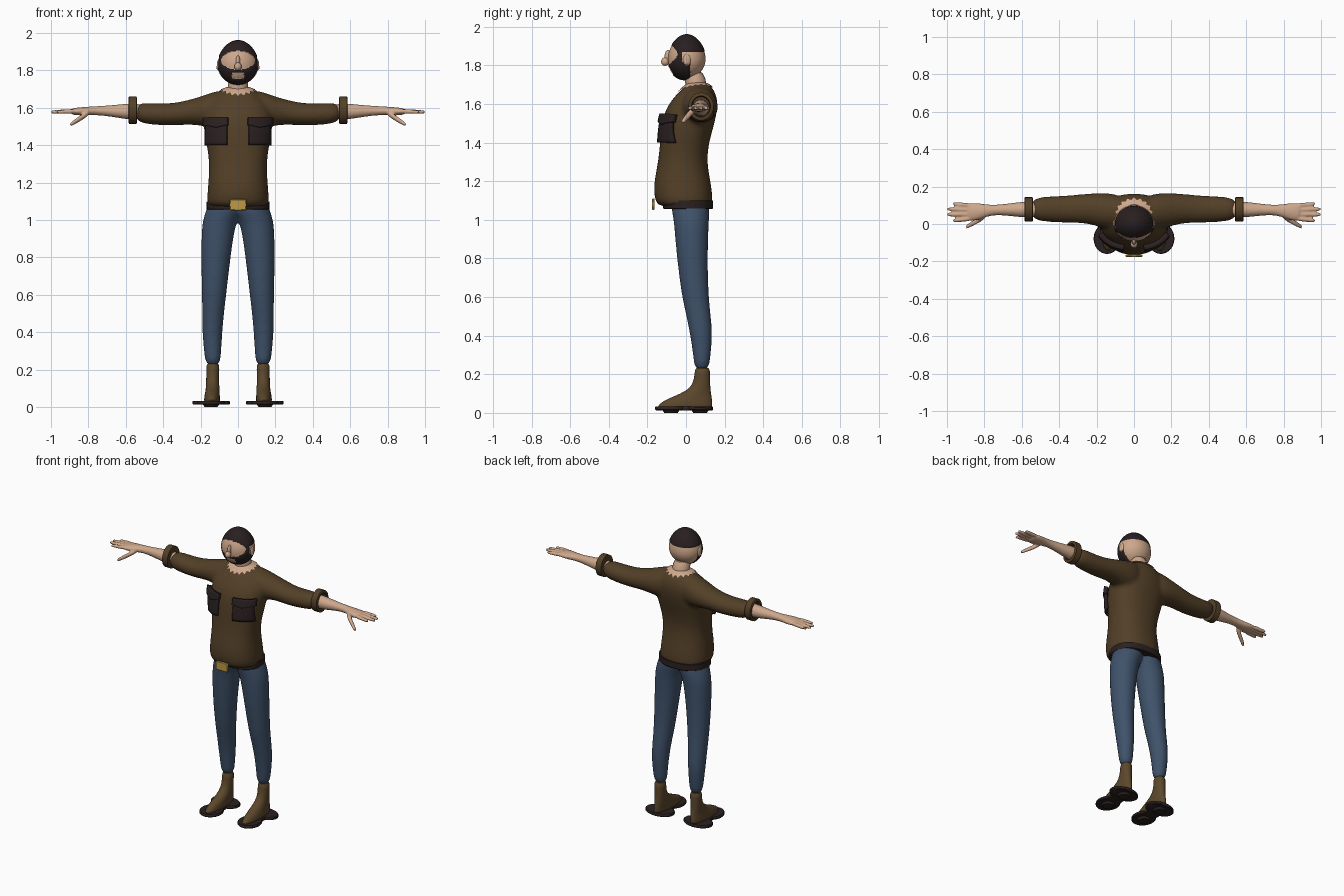
import bpy, bmesh, math
from mathutils import Matrix, Vector

cube = bpy.data.objects.get("Cube")
if cube:
    bpy.data.objects.remove(cube, do_unlink=True)


def material(name, r, g, b):
    m = bpy.data.materials.new(name)
    m.use_nodes = True
    m.diffuse_color = (r, g, b, 1)
    m.node_tree.nodes["Principled BSDF"].inputs["Base Color"].default_value = (r, g, b, 1)
    return m


SKIN = material("skin", .62, .39, .26)
SHIRT = material("shirt_brown", .085, .05, .02)
DENIM = material("denim_blue", .05, .085, .145)
DARK = material("dark_brown", .024, .015, .015)
BOOT = material("boot_brown", .105, .062, .024)
GOLD = material("buckle_gold", .52, .32, .06)
HAIR = material("hair_brown", .022, .014, .014)


def loft(bm, rings, axis="z", side=1, power=2.0, n=24):
    """Skin closed rings (t, a0, a1, b0, b1) stacked along an axis."""
    loops = []
    for t, a0, a1, b0, b1 in rings:
        loop = []
        for i in range(n):
            w = math.tau * i / n
            c, s = math.cos(w), math.sin(w)
            a = (a0 + a1) / 2 + (a1 - a0) / 2 * math.copysign(abs(c) ** (2 / power), c)
            b = (b0 + b1) / 2 + (b1 - b0) / 2 * math.copysign(abs(s) ** (2 / power), s)
            x, y, z = (a, b, t) if axis == "z" else (t, a, b)
            loop.append(bm.verts.new((x * side, y, z)))
        loops.append(loop)
    for lo, hi in zip(loops, loops[1:]):
        for i in range(n):
            j = (i + 1) % n
            bm.faces.new((lo[i], lo[j], hi[j], hi[i]))
    bm.faces.new(loops[0])
    bm.faces.new(loops[-1])


def ball(bm, centre, size, u=24, v=16):
    m = Matrix.Translation(centre) @ Matrix.Diagonal((*size, 1))
    bmesh.ops.create_uvsphere(bm, u_segments=u, v_segments=v, radius=1, matrix=m)


def finish(bm, name, mats, subsurf=0, mirror=False, voxel=0, smooth=0, angle=40, fix=True):
    if fix:
        bmesh.ops.recalc_face_normals(bm, faces=bm.faces[:])
    me = bpy.data.meshes.new(name)
    bm.to_mesh(me)
    bm.free()
    ob = bpy.data.objects.new(name, me)
    bpy.context.collection.objects.link(ob)
    for m in mats:
        me.materials.append(m)
    bpy.ops.object.select_all(action="DESELECT")
    ob.select_set(True)
    bpy.context.view_layer.objects.active = ob
    bpy.ops.object.shade_smooth_by_angle(angle=math.radians(angle))
    if subsurf:
        ob.modifiers.new("subdivide", "SUBSURF").levels = subsurf
        ob.modifiers["subdivide"].render_levels = subsurf
    if mirror:
        ob.modifiers.new("mirror", "MIRROR")
    if voxel:
        r = ob.modifiers.new("blend", "REMESH")
        r.mode, r.voxel_size, r.use_smooth_shade = "VOXEL", voxel, True
        s = ob.modifiers.new("soften", "SMOOTH")
        s.factor, s.iterations = .5, smooth
    return ob


# Shirt: body and sleeves blended together
bm = bmesh.new()
body = [(1.065, .15, -.13, .125), (1.085, .167, -.158, .14), (1.14, .165, -.168, .137),
        (1.2, .16, -.166, .128), (1.3, .152, -.145, .108), (1.4, .168, -.135, .118),
        (1.5, .188, -.128, .15), (1.58, .185, -.105, .165), (1.64, .15, -.06, .163),
        (1.69, .10, -.01, .135), (1.71, .06, .01, .11)]
loft(bm, [(z, -w, w, f, b) for z, w, f, b in body], power=2.3)
sleeve = [(.06, .0, .15, 1.5, 1.7), (.12, -.03, .165, 1.49, 1.69), (.18, -.02, .167, 1.5, 1.668),
          (.25, .005, .163, 1.512, 1.645), (.35, .005, .153, 1.503, 1.622),
          (.45, .01, .148, 1.508, 1.624), (.56, .018, .142, 1.52, 1.632)]
for s in (1, -1):
    loft(bm, sleeve, "x", s)
shirt = finish(bm, "shirt", [SHIRT], subsurf=1, voxel=.012, smooth=6)

# Rolled cuffs: hollow bands around the sleeve ends
bm = bmesh.new()
cuff = [(.54, .06), (.542, .073), (.582, .073), (.585, .068), (.585, .055), (.552, .05)]
loft(bm, [(x, .078 - r * .9, .078 + r * .9, 1.587 - r, 1.587 + r) for x, r in cuff], "x")
finish(bm, "sleeve_cuffs", [SHIRT], mirror=True, fix=True)

# Forearms, palms, fingers and thumbs
bm = bmesh.new()
loft(bm, [(.5, .03, .125, 1.53, 1.63), (.6, .035, .12, 1.538, 1.622), (.68, .045, .108, 1.553, 1.613),
          (.76, .05, .1, 1.562, 1.608), (.82, .025, .11, 1.558, 1.605), (.87, .012, .115, 1.56, 1.6),
          (.895, .025, .105, 1.565, 1.595)], "x", n=20)


def finger(start, end, r):
    rings = []
    for f, k in ((0, 1.1), (.5, 1), (.9, .85), (1, .5)):
        p = Vector(start).lerp(Vector(end), f)
        rings.append((p.x, p.y - r * k, p.y + r * k, p.z - r * k, p.z + r * k))
    loft(bm, rings, "x", n=12)


for y0, y1, tip in ((.03, .018, .97), (.052, .05, 1.003), (.075, .08, 1.003), (.097, .108, .97)):
    finger((.86, y0, 1.582), (tip, y1, 1.577), .0125)
finger((.79, .045, 1.578), (.9, -.018, 1.507), .016)
finish(bm, "forearms_and_hands", [SKIN], subsurf=1, mirror=True, voxel=.006, smooth=2)

# Neck and ragged open collar lying on the shoulders
bm = bmesh.new()
loft(bm, [(1.62, -.06, .06, .0, .115), (1.7, -.055, .055, .0, .11), (1.78, -.055, .055, -.02, .09)])
finish(bm, "neck", [SKIN], subsurf=1)

bm = bmesh.new()
N = 36
loops = []
for k in range(6):
    loop = []
    for i in range(N):
        w = math.tau * i / N
        edge = 1 if i % 2 else .86
        f = .35 + (edge - .35) * k / 5
        loop.append(bm.verts.new((.1 * f * math.cos(w), .05 + .09 * f * math.sin(w), 1.9)))
    loops.append(loop)
for a, b in zip(loops, loops[1:]):
    for i in range(N):
        j = (i + 1) % N
        bm.faces.new((a[i], b[i], b[j], a[j]))


def drape(ob, axis, negative, offset):
    w = ob.modifiers.new("drape", "SHRINKWRAP")
    w.target, w.wrap_method, w.wrap_mode, w.offset = shirt, "PROJECT", "ABOVE_SURFACE", offset
    setattr(w, "use_project_" + axis, True)
    w.use_negative_direction, w.use_positive_direction = negative, not negative


drape(finish(bm, "ragged_collar", [SKIN], fix=False), "z", True, .006)


# Chest pockets with flaps, draped over the chest
def patch(name, x0, x1, z0, z1, thick, point=0):
    bm = bmesh.new()
    bmesh.ops.create_grid(bm, x_segments=10, y_segments=8, size=.5)
    for v in bm.verts:
        u, t = v.co.x + .5, v.co.y + .5
        dip = point * (1 - abs(2 * u - 1)) * (1 - t)
        v.co = (x0 + (x1 - x0) * u, -.4, z0 + (z1 - z0) * t - dip)
    ob = finish(bm, name, [DARK], mirror=True, fix=False)
    drape(ob, "y", False, .002)
    s = ob.modifiers.new("thickness", "SOLIDIFY")
    s.thickness, s.offset = thick, 1


patch("chest_pockets", .055, .16, 1.4, 1.53, .02)
patch("pocket_flaps", .05, .166, 1.505, 1.542, .028, .014)

# Jeans: both legs blended at the hips
bm = bmesh.new()
leg = [(1.1, -.03, .158, -.08, .12), (1.05, -.03, .172, -.075, .122), (1.0, .0, .188, -.065, .12),
       (.95, .018, .195, -.06, .117), (.8, .04, .198, -.048, .112), (.6, .062, .193, -.022, .117),
       (.5, .075, .192, .002, .13), (.4, .083, .192, .022, .138), (.3, .09, .182, .037, .128),
       (.215, .092, .175, .043, .12)]
for s in (1, -1):
    loft(bm, leg, side=s)
finish(bm, "jeans", [DENIM], subsurf=1, voxel=.011, smooth=4)

# Belt and buckle
bm = bmesh.new()
loft(bm, [(1.055, -.163, .163, -.11, .135), (1.06, -.168, .168, -.118, .14),
          (1.1, -.168, .168, -.118, .14)], power=2.3, n=40)
finish(bm, "belt", [DARK])
bm = bmesh.new()
bmesh.ops.create_cube(bm, size=1, matrix=Matrix.Translation((0, -.169, 1.081)) @ Matrix.Diagonal((.09, .014, .06, 1)))
buckle = finish(bm, "belt_buckle", [GOLD])
bev = buckle.modifiers.new("bevel", "BEVEL")
bev.width = .004

# Boots
bm = bmesh.new()
loft(bm, [(.24, .098, .17, .045, .125), (.2, .1, .17, .045, .124), (.15, .101, .17, .036, .125),
          (.115, .1, .171, .005, .128), (.085, .098, .174, -.065, .133), (.06, .097, .18, -.125, .137),
          (.035, .096, .182, -.148, .138), (.02, .098, .18, -.148, .136)])
finish(bm, "boots", [BOOT], subsurf=1, mirror=True)

# Soles: wide toe and heel pads, a narrow waist, small treads below
bm = bmesh.new()
for y, rx, ry in ((-.078, .072, .082), (.073, .1, .067), (0, .05, .06)):
    loft(bm, [(z, .144 - rx * k, .144 + rx * k, y - ry * k, y + ry * k)
              for z, k in ((.013, .95), (.017, 1), (.029, 1), (.033, .96))], n=32)
for y in (-.078, .073):
    loft(bm, [(0, .11, .178, y - .035, y + .035), (.015, .1, .188, y - .045, y + .045)])
finish(bm, "boot_soles", [DARK], mirror=True)

# Head with hair, sideburns and beard picked out by region
bm = bmesh.new()
ball(bm, (0, 0, 0), (1, 1, 1), 96, 72)
for v in bm.verts:
    x, y, z = v.co
    wide = 1 - .1 * max(z, 0) ** 2
    jaw = -.022 * max(-z, 0) * (1 - y) / 2
    v.co = (.107 * x * wide, .004 + .097 * y * wide, 1.832 + (.127 if z > 0 else .095) * z + jaw)
for f in bm.faces:
    x, y, z = f.calc_center_median()
    line = 1.868 if y > -.03 else 1.88
    face = (x / .09) ** 2 + ((z - 1.853) / .05) ** 2 < 1 and y < 0
    mouth = abs(x) < .033 and 1.755 < z < 1.787 and y < 0
    hair = z > line or (y < -.02 and z > 1.8) or (z < 1.818 and y < .022)
    f.material_index = int(hair and not face and not mouth)
# Hair and beard stand slightly proud of the skin
for v in bm.verts:
    if all(f.material_index for f in v.link_faces):
        v.co += v.normal * .003
finish(bm, "head", [SKIN, HAIR], fix=False)

# Nose and ears
bm = bmesh.new()
ball(bm, (0, -.108, 1.82), (.019, .021, .022))
ball(bm, (0, -.093, 1.845), (.012, .018, .035))
finish(bm, "nose", [SKIN])
bm = bmesh.new()
ball(bm, (.103, .004, 1.828), (.01, .02, .03))
ball(bm, (.108, .0, 1.815), (.007, .01, .013))
finish(bm, "ears", [SKIN], mirror=True)
